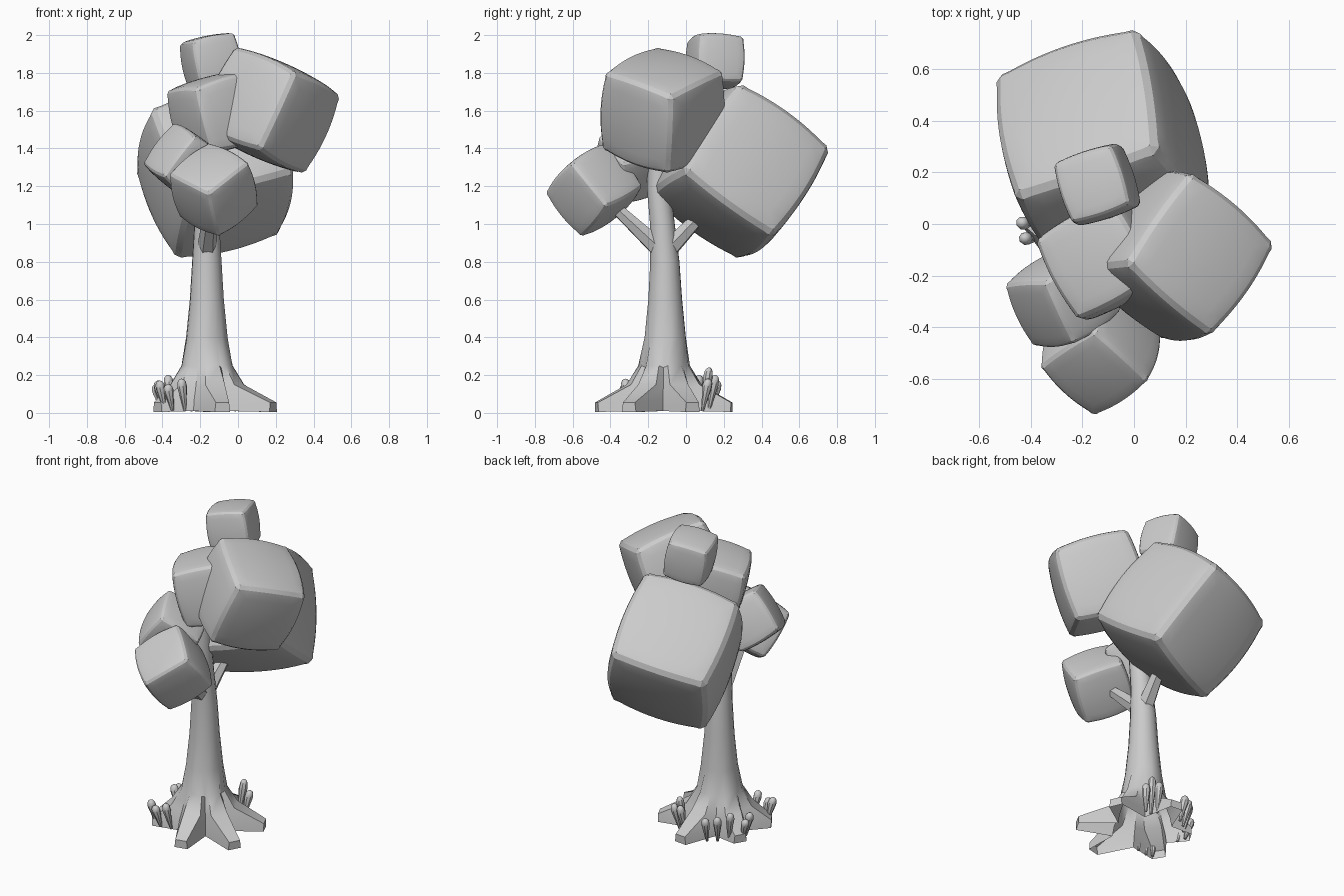
import bpy, bmesh, math
from mathutils import Vector, Matrix

if "Cube" in bpy.data.objects:
    bpy.data.objects.remove(bpy.data.objects["Cube"])


def finish(name, bm, angle=25):
    bmesh.ops.recalc_face_normals(bm, faces=bm.faces)
    me = bpy.data.meshes.new(name)
    bm.to_mesh(me)
    bm.free()
    ob = bpy.data.objects.new(name, me)
    bpy.context.collection.objects.link(ob)
    bpy.ops.object.select_all(action='DESELECT')
    ob.select_set(True)
    bpy.context.view_layer.objects.active = ob
    bpy.ops.object.shade_smooth_by_angle(angle=math.radians(angle))
    return ob


def loft(bm, rings, cap_start=True):
    """Skin a list of equal-length point rings and cap the ends."""
    vs = [[bm.verts.new(p) for p in r] for r in rings]
    n = len(vs[0])
    for a, b in zip(vs, vs[1:]):
        for i in range(n):
            bm.faces.new((a[i], a[(i + 1) % n], b[(i + 1) % n], b[i]))
    if cap_start:
        bm.faces.new(vs[0])
    bm.faces.new(vs[-1])


def tube(bm, p0, p1, profile, sides):
    """Straight lathe from p0 to p1; profile = (fraction, radius)."""
    p0, p1 = Vector(p0), Vector(p1)
    q = (p1 - p0).to_track_quat('Z', 'Y')
    rings = []
    for t, r in profile:
        c = p0.lerp(p1, t)
        rings.append([c + q @ Vector((r * math.cos(2 * math.pi * i / sides),
                                      r * math.sin(2 * math.pi * i / sides), 0))
                      for i in range(sides)])
    loft(bm, rings)


def leaf_block(name, centre, edge, u, v):
    """Gently puffed cube with chamfered edges, oriented by two edge directions."""
    bm = bmesh.new()
    bmesh.ops.create_cube(bm, size=2)
    bmesh.ops.subdivide_edges(bm, edges=bm.edges[:], cuts=11, use_grid_fill=True)

    def on_edge(p):
        return sum(abs(abs(c) - 1) < 1e-4 for c in p.co) >= 2
    ridge = [e for e in bm.edges if all(on_edge(p) for p in e.verts)]
    for p in bm.verts:
        x, y, z = (1 - 0.08 * c * c for c in p.co)
        p.co = Vector((p.co.x * (y + z - 0.84), p.co.y * (x + z - 0.84),
                       p.co.z * (x + y - 0.84)))
    bmesh.ops.bevel(bm, geom=ridge, offset=0.085, segments=1,
                    profile=0.5, affect='EDGES')
    u = Vector(u).normalized()
    w = u.cross(Vector(v)).normalized()
    rot = Matrix((u, w.cross(u), w)).transposed().to_4x4()
    bm.transform(Matrix.Translation(centre) @ rot @ Matrix.Scale(edge * 0.52, 4))
    finish(name, bm, 12)


# Foliage blocks: centre, edge length, two edge directions
blocks = {
    "foliage_back_large": ((-0.12, 0.285, 1.278), 0.567, (0.5, 0.17, 0.12), (-0.07, 0.43, -0.31)),
    "foliage_right": ((0.168, -0.125, 1.602), 0.43, (0.31, -0.265, -0.13), (0.205, 0.35, -0.11)),
    "foliage_centre": ((-0.112, -0.125, 1.585), 0.33, (0.27, 0.15, 0.08), (0.16, -0.29, 0.02)),
    "foliage_top": ((-0.142, 0.153, 1.862), 0.226, (0.21, 0.07, 0.04), (-0.08, 0.2, -0.02)),
    "foliage_left": ((-0.275, -0.285, 1.32), 0.258, (0.145, 0.01, 0.19), (0.09, -0.23, -0.09)),
    "foliage_front": ((-0.128, -0.487, 1.182), 0.29, (0.205, 0.135, 0.16), (-0.215, 0.16, 0.08)),
}
for name, spec in blocks.items():
    leaf_block(name, *spec)

# Trunk with star-shaped roots: root direction (degrees) and length
CX, CY = -0.165, -0.115
roots = [(-148, 0.31), (-77, 0.37), (-28, 0.40), (24, 0.37), (84, 0.36), (150, 0.29)]


def at(deg, r, z, y=CY):
    a = math.radians(deg)
    return Vector((CX + r * math.cos(a), y + r * math.sin(a), z))


rings = []
# ridge radius (None = full root length), ridge z, valley radius, valley z, half width
for rr, rz, vr, vz, hw in [(None, 0.005, 0.185, 0.01, 0.042), (None, 0.055, 0.175, 0.07, 0.036),
                           (0.2, 0.15, 0.155, 0.13, 0.055), (0.138, 0.25, 0.125, 0.24, 0.04)]:
    ring = []
    for i, (deg, length) in enumerate(roots):
        nxt = roots[(i + 1) % len(roots)][0]
        nxt += 360 if nxt < deg else 0
        r = rr or length
        d = math.degrees(math.atan2(hw, r))
        ring += [at(deg - d, r, rz), at(deg + d, r, rz), at((deg + nxt) / 2, vr, vz)]
    rings.append(ring)
n = len(rings[0])
for z, r, y in [(0.4, 0.11, -0.11), (0.6, 0.09, -0.11), (0.8, 0.078, -0.112),
                (1.0, 0.066, -0.125), (1.2, 0.063, -0.145), (1.55, 0.05, -0.14)]:
    rings.append([at(roots[0][0] - 15 + 360 * i / n, r, z, y) for i in range(n)])
bm = bmesh.new()
loft(bm, rings, cap_start=False)
finish("trunk_and_roots", bm, 38)

# Branches holding the front and back foliage
for name, p0, p1 in [("front_branch", (-0.165, -0.13, 0.86), (-0.14, -0.42, 1.13)),
                     ("back_branch", (-0.165, -0.1, 0.86), (-0.13, 0.13, 1.1))]:
    bm = bmesh.new()
    tube(bm, p0, p1, [(0, 0.055), (1, 0.03)], 6)
    finish(name, bm)

# Small club-shaped mushrooms among the roots: direction, distance, top height
sprouts = [(218, 0.30, 0.17), (226, 0.28, 0.15), (237, 0.23, 0.18),
           (167, 0.25, 0.17), (156, 0.28, 0.15), (138, 0.26, 0.2), (122, 0.27, 0.18),
           (108, 0.28, 0.17), (70, 0.27, 0.2), (62, 0.25, 0.24), (54, 0.27, 0.18)]
bm = bmesh.new()
for deg, dist, top in sprouts:
    tube(bm, at(deg, dist - 0.02, 0.01), at(deg, dist + 0.02, top),
         [(0, 0.008), (0.4, 0.017), (0.75, 0.026), (0.9, 0.023), (0.97, 0.015), (1, 0.005)], 8)
finish("mushrooms", bm, 40)
